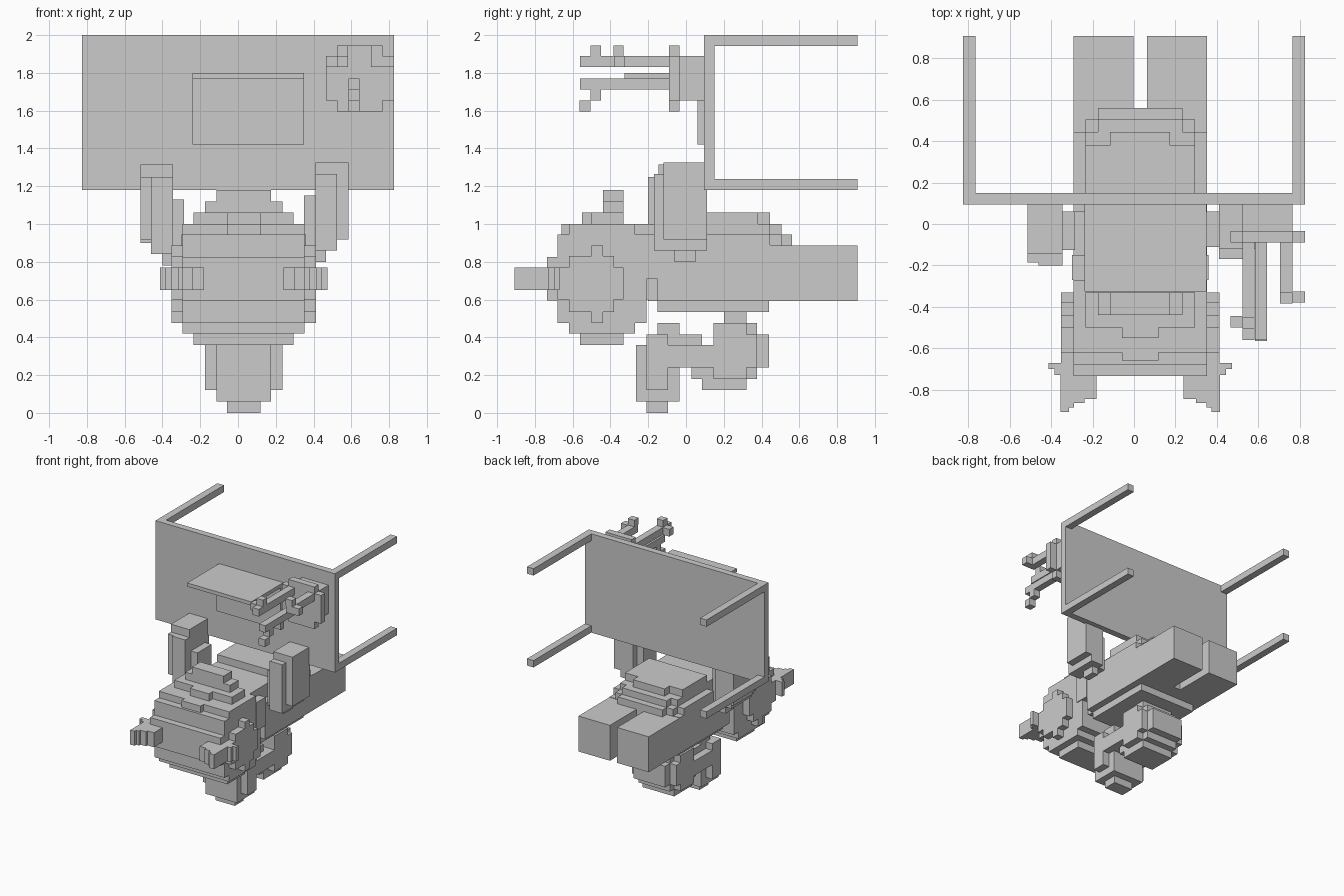
import bpy, bmesh
from mathutils import Matrix, Vector

C = 0.03  # centre line of the figure
grey = bpy.data.materials.new("light grey")
grey.diffuse_color = (0.6, 0.6, 0.6, 1)


def finish(name, bm):
    bmesh.ops.recalc_face_normals(bm, faces=bm.faces)
    me = bpy.data.meshes.new(name)
    bm.to_mesh(me)
    bm.free()
    me.materials.append(grey)
    ob = bpy.data.objects.new(name, me)
    bpy.context.collection.objects.link(ob)
    return ob


def blocks(name, boxes):
    """One object from boxes (x0, x1, y0, y1, z0, z1)."""
    bm = bmesh.new()
    for x0, x1, y0, y1, z0, z1 in boxes:
        m = Matrix.Translation(((x0 + x1) / 2, (y0 + y1) / 2, (z0 + z1) / 2))
        m = m @ Matrix.Diagonal((x1 - x0, y1 - y0, z1 - z0, 1))
        bmesh.ops.create_cube(bm, size=1, matrix=m)
    return finish(name, bm)


def mid(name, boxes):
    """Boxes (half width, y0, y1, z0, z1) centred on the figure."""
    return blocks(name, [(C - w, C + w, *r) for w, *r in boxes])


# table, lying with its legs towards the back
blocks("table_top", [(-.825, .825, .095, .15, 1.18, 2)])
for s, side in ((-1, "left"), (1, "right")):
    for z, lev in ((1.18, "lower"), (1.943, "upper")):
        xs = sorted((s * .765, s * .825))
        blocks(f"table_leg_{lev}_{side}", [(*xs, .15, .908, z, z + .057)])

# laptop
blocks("laptop_base", [(-.24, .35, .06, .095, 1.42, 1.80)])
blocks("laptop_screen", [(-.24, .35, -.325, .06, 1.77, 1.80)])

# plant pot with wide rim
blocks("plant_pot", [(.525, .765, -.035, .095, 1.655, 1.89),
                     (.525, .765, -.09, -.035, 1.595, 1.945),
                     (.465, .825, -.09, -.035, 1.655, 1.89)])
# stems with side leaves
blocks("plant_stem_left", [(.525, .583, -.56, -.09, 1.83, 1.89),
                           (.465, .525, -.50, -.445, 1.83, 1.89),
                           (.525, .583, -.505, -.45, 1.89, 1.945)])
blocks("plant_stem_right", [(.705, .765, -.38, -.09, 1.83, 1.89),
                            (.765, .825, -.38, -.325, 1.83, 1.89),
                            (.705, .765, -.385, -.33, 1.89, 1.945)])
blocks("plant_stem_middle", [(.585, .643, -.56, -.09, 1.712, 1.77),
                             (.585, .643, -.505, -.45, 1.655, 1.712),
                             (.585, .643, -.565, -.505, 1.595, 1.655)])

# head, stepped layers
mid("head", [
    (.265, -.56, -.33, .36, .42),
    (.323, -.62, -.27, .42, .475),
    (.323, -.68, -.21, .475, .595),
    (.323, -.735, -.21, .595, .825),
    (.323, -.68, -.21, .825, .885),
    (.323, -.68, -.27, .885, .945),
    (.323, -.62, -.27, .945, 1.0),
    (.265, -.50, -.33, 1.0, 1.06)])
mid("cheeks", [
    (.383, -.68, -.33, .60, .77),
    (.383, -.62, -.38, .535, .83),
    (.383, -.50, -.44, .475, .885)])
mid("snout", [(.205, -.44, -.33, 1.06, 1.12), (.145, -.44, -.33, 1.12, 1.18)])
mid("brow", [(.088, -.66, -.61, .89, 1.0), (.088, -.55, -.49, 1.0, 1.06)])
mid("collar", [(.33, -.27, -.15, .71, .945), (.265, -.33, -.15, .6, 1.0)])

# ears
for s, side in ((-1, "left"), (1, "right")):
    parts = [(.21, .385, -.845, -.67), (.27, .385, -.865, -.845),
             (.32, .385, -.885, -.865), (.345, .385, -.908, -.885),
             (.385, .415, -.73, -.67), (.415, .443, -.70, -.67)]
    blocks(f"ear_{side}", [(*sorted((C + s * a, C + s * b)), y0, y1, .65, .77)
                           for a, b, y0, y1 in parts])

# torso and belly
mid("torso", [(.323, -.15, .50, .593, .89), (.265, -.2, .445, .593, 1.0),
              (.265, -.15, .44, .535, .593), (.205, .38, .56, .593, .89)])
mid("belly", [(.323, .06, .445, .88, .945), (.265, .06, .505, .88, .945),
              (.205, .06, .56, .88, .945), (.265, .06, .445, .945, 1.0),
              (.205, .06, .505, .945, 1.0), (.265, .06, .38, 1.0, 1.06),
              (.145, .06, .445, 1.0, 1.06)])

# legs
for s, side in ((-1, "left"), (1, "right")):
    blocks(f"leg_{side}", [(*sorted((C + s * .033, C + s * .323)),
                            .3, .908, .593, .887)])

# arms reaching up to the table
blocks("arm_right", [(.41, .585, -.12, .11, .917, 1.325),
                     (.41, .525, -.17, .11, .86, 1.265),
                     (.41, .465, -.06, .05, .80, .86),
                     (.35, .41, -.11, .06, .86, 1.15)])
blocks("arm_left", [(-.515, -.345, -.145, .11, .90, 1.315),
                    (-.515, -.345, -.185, .11, .917, 1.25),
                    (-.46, -.345, -.20, .06, .84, 1.25),
                    (-.40, -.345, -.06, .05, .78, .84),
                    (-.345, -.285, -.125, .06, .86, 1.13)])


# tail: stepped side profile, a core and a narrower full outline
def extrude(name, pts, w):
    bm = bmesh.new()
    f = bm.faces.new([bm.verts.new((C - w, y, z)) for y, z in pts])
    r = bmesh.ops.extrude_face_region(bm, geom=[f])
    vs = [g for g in r["geom"] if isinstance(g, bmesh.types.BMVert)]
    bmesh.ops.translate(bm, verts=vs, vec=Vector((2 * w, 0, 0)))
    return finish(name, bm)


extrude("tail", [(-.265, .06), (-.035, .06), (-.035, .24), (.03, .24),
                 (.03, .18), (.085, .18), (.085, .12), (.32, .12),
                 (.32, .18), (.375, .18), (.375, .24), (.44, .24),
                 (.44, .415), (.375, .415), (.375, .475), (.32, .475),
                 (.32, .535), (.20, .535), (.20, .415), (.145, .415),
                 (.145, .36), (.085, .36), (.085, .415), (-.035, .415),
                 (-.035, .475), (-.15, .475), (-.15, .415), (-.21, .415),
                 (-.21, .36), (-.265, .36)], .145)
mid("tail_core", [(.205, -.21, -.095, .12, .415), (.205, -.095, .03, .24, .36),
                  (.205, .03, .145, .24, .36), (.205, .145, .375, .24, .415),
                  (.205, .145, .32, .18, .475)])
mid("tail_tip", [(.088, -.21, -.095, 0, .06)])
mid("tail_root", [(.088, .20, .32, .5, .6)])
